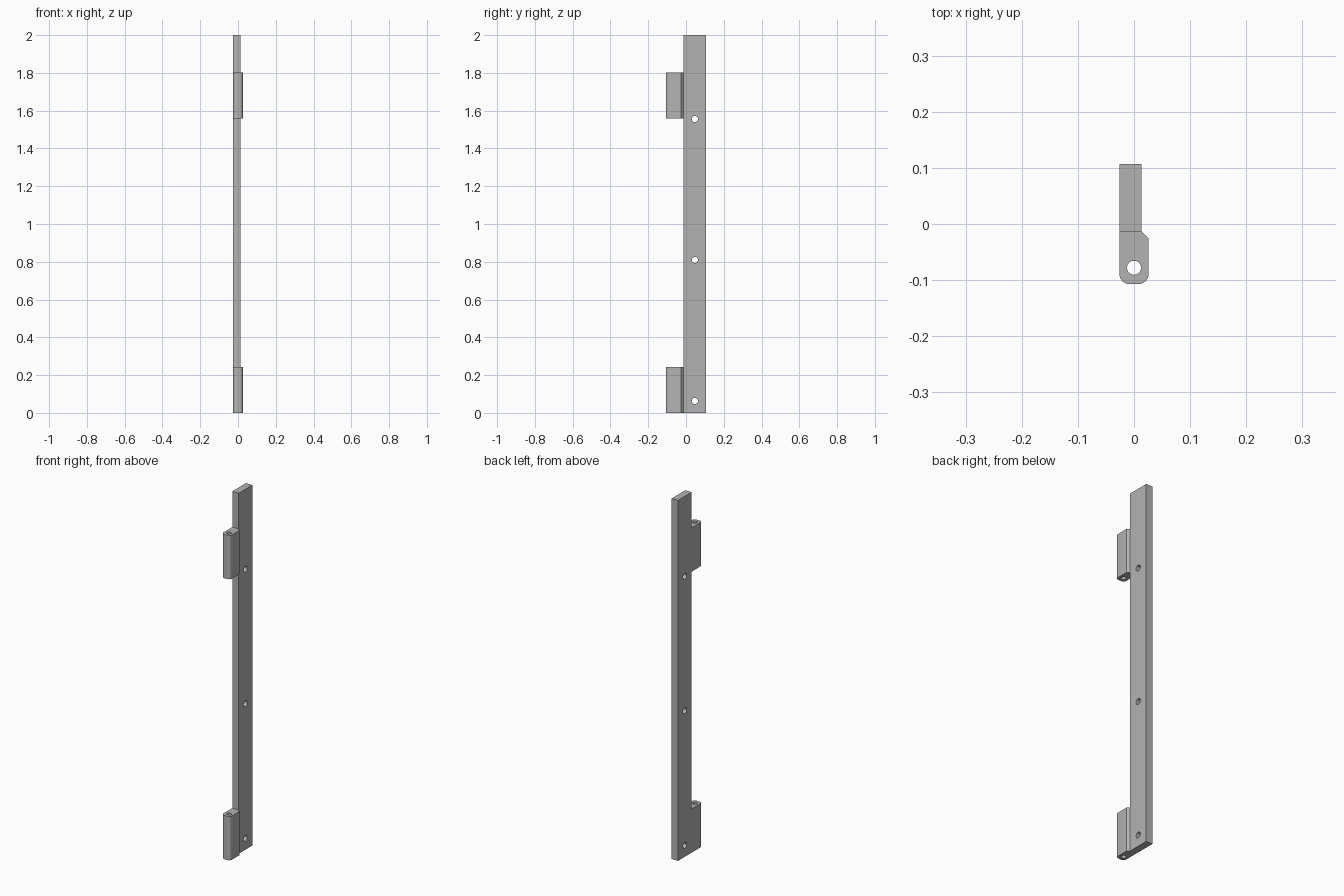
import bpy, bmesh, math
from mathutils import Matrix, Vector

cube = bpy.data.objects.get("Cube")
if cube:
    bpy.data.objects.remove(cube, do_unlink=True)

steel = bpy.data.materials.new("grey_steel")
steel.use_nodes = True
GREY = (0.45, 0.45, 0.45, 1)
steel.diffuse_color = GREY
steel.node_tree.nodes["Principled BSDF"].inputs["Base Color"].default_value = GREY

LEFT, PLATE, KNUCKLE = -0.026, 0.013, 0.026   # x positions
FRONT, JOINT, BACK = -0.107, -0.013, 0.107    # y positions
CORNER = 0.018


def finish(name, bm):
    bmesh.ops.recalc_face_normals(bm, faces=bm.faces)
    mesh = bpy.data.meshes.new(name)
    bm.to_mesh(mesh)
    bm.free()
    mesh.materials.append(steel)
    obj = bpy.data.objects.new(name, mesh)
    bpy.context.collection.objects.link(obj)
    return obj


def prism(name, outline, bottom, top):
    bm = bmesh.new()
    face = bm.faces.new([bm.verts.new((x, y, bottom)) for x, y in outline])
    side = bmesh.ops.extrude_face_region(bm, geom=[face])["geom"]
    verts = [v for v in side if isinstance(v, bmesh.types.BMVert)]
    bmesh.ops.translate(bm, verts=verts, vec=(0, 0, top - bottom))
    return finish(name, bm)


def rod(name, radius, length, centre, axis):
    bm = bmesh.new()
    turn = Vector((0, 0, 1)).rotation_difference(Vector(axis)).to_matrix().to_4x4()
    bmesh.ops.create_cone(bm, cap_ends=True, segments=32, radius1=radius, radius2=radius,
                          depth=length, matrix=Matrix.Translation(centre) @ turn)
    obj = finish(name, bm)
    obj.hide_render = True
    return obj


def combine(target, other, operation):
    bpy.context.view_layer.objects.active = target
    mod = target.modifiers.new(operation.lower(), "BOOLEAN")
    mod.operation, mod.solver, mod.object = operation, "EXACT", other
    bpy.ops.object.modifier_apply(modifier=mod.name)
    bpy.data.objects.remove(other, do_unlink=True)


def arc(cx, cy, start):
    steps = 8
    angles = [start + math.pi / 2 * i / steps for i in range(steps + 1)]
    return [(cx + CORNER * math.cos(a), cy + CORNER * math.sin(a)) for a in angles]


# Long flat mounting plate
leaf = prism("hinge_leaf", [(LEFT, JOINT), (PLATE, JOINT), (PLATE, BACK), (LEFT, BACK)], 0, 2)

# Two knuckles with rounded fronts and a chamfer towards the plate
knuckle_outline = ([(LEFT, JOINT)]
                   + arc(LEFT + CORNER, FRONT + CORNER, math.pi)
                   + arc(KNUCKLE - CORNER, FRONT + CORNER, math.pi * 1.5)
                   + [(KNUCKLE, JOINT - 0.013), (PLATE, JOINT)])
for bottom, top in ((0, 0.243), (1.559, 1.802)):
    combine(leaf, prism("knuckle", knuckle_outline, bottom, top), "UNION")

# Pin bore through both knuckles
combine(leaf, rod("pin_bore", 0.0125, 3, (0, -0.078, 1), (0, 0, 1)), "DIFFERENCE")

# Screw holes through the plate
for z in (0.063, 0.81, 1.556):
    combine(leaf, rod("screw_hole", 0.016, 0.2, (0, 0.047, z), (1, 0, 0)), "DIFFERENCE")

# Smooth the round parts and keep the edges crisp
bpy.ops.object.select_all(action="DESELECT")
leaf.select_set(True)
bpy.context.view_layer.objects.active = leaf
bpy.ops.object.shade_smooth_by_angle(angle=math.radians(30))
